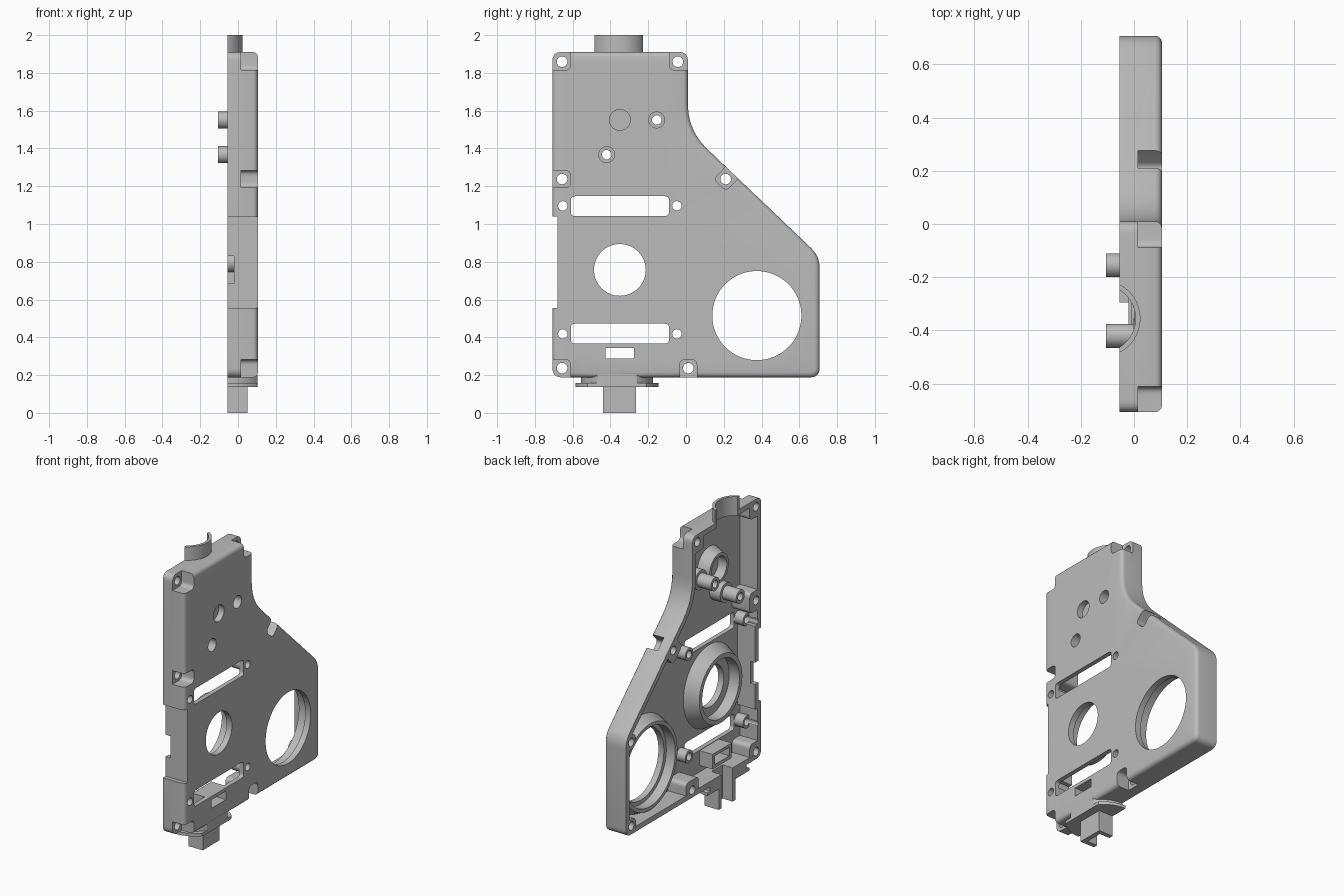
import bpy, bmesh, math
from mathutils import Vector, Matrix

old = bpy.data.objects.get("Cube")
if old:
    bpy.data.objects.remove(old, do_unlink=True)

OPEN, FACE, FLOOR = -0.055, 0.105, 0.075   # rim, outer face, inner floor (x)
SHADE = (0.5, 0.5, 0.5, 1)

grey = bpy.data.materials.new("cast grey")
grey.use_nodes = True
grey.diffuse_color = SHADE
grey.node_tree.nodes["Principled BSDF"].inputs["Base Color"].default_value = SHADE


def to_object(name, bm):
    bmesh.ops.recalc_face_normals(bm, faces=bm.faces)
    mesh = bpy.data.meshes.new(name)
    bm.to_mesh(mesh)
    bm.free()
    mesh.materials.append(grey)
    obj = bpy.data.objects.new(name, mesh)
    bpy.context.collection.objects.link(obj)
    return obj


def rounded(corners, setbacks, steps=6):
    """Outline with every corner replaced by a curve starting at its setback."""
    out = []
    for i, (p, t) in enumerate(zip(corners, setbacks)):
        a = p + (corners[i - 1] - p).normalized() * t
        b = p + (corners[(i + 1) % len(corners)] - p).normalized() * t
        for k in range(steps + 1):
            s = k / steps
            out.append(a * (1 - s) ** 2 + p * 2 * s * (1 - s) + b * s * s)
    return out


def inset(pts, d):
    """Move a counter-clockwise outline inwards by d."""
    out = []
    for i, p in enumerate(pts):
        e1 = (p - pts[i - 1]).normalized()
        e2 = (pts[(i + 1) % len(pts)] - p).normalized()
        n1, n2 = Vector((-e1.y, e1.x)), Vector((-e2.y, e2.x))
        out.append(p + (n1 + n2) * d / (1 + n1.dot(n2)))
    return out


def loft(name, pts, layers, axis="x"):
    """Stack insets of an outline at the given (level, inset) layers."""
    bm = bmesh.new()
    rings = []
    for level, d in layers:
        ring = inset(pts, d) if d else pts
        rings.append([bm.verts.new((level, *p) if axis == "x" else (*p, level)) for p in ring])
    n = len(pts)
    for lo, hi in zip(rings, rings[1:]):
        for i in range(n):
            bm.faces.new((lo[i], lo[(i + 1) % n], hi[(i + 1) % n], hi[i]))
    bm.faces.new(rings[0])
    bm.faces.new(rings[-1])
    return to_object(name, bm)


def cone(name, y, z, r_low, r_high, x0, x1, sides=40):
    """Round solid along x, r_low at x0 and r_high at x1."""
    bm = bmesh.new()
    turn = Matrix.Translation(((x0 + x1) / 2, y, z)) @ Matrix.Rotation(math.pi / 2, 4, "Y")
    bmesh.ops.create_cone(bm, cap_ends=True, segments=sides, radius1=r_low,
                          radius2=r_high, depth=x1 - x0, matrix=turn)
    return to_object(name, bm)


def rect(y0, y1, z0, z1, x0, x1, r=0.0, turn=0.0, pivot=(0, 0)):
    pts = [Vector(c) for c in ((y0, z0), (y1, z0), (y1, z1), (y0, z1))]
    if r:
        pts = rounded(pts, [r] * 4)
    rot, c = Matrix.Rotation(turn, 2), Vector(pivot)
    return loft("block", [rot @ (p - c) + c for p in pts], [(x0, 0), (x1, 0)])


def combine(target, tool, operation="DIFFERENCE"):
    mod = target.modifiers.new("cut", "BOOLEAN")
    mod.object, mod.operation, mod.solver = tool, operation, "EXACT"
    bpy.context.view_layer.objects.active = target
    bpy.ops.object.modifier_apply(modifier=mod.name)
    bpy.data.objects.remove(tool, do_unlink=True)


def arc(cx, cy, r, half_angle, steps=32):
    return [Vector((cx + r * math.cos(a), cy + r * math.sin(a)))
            for a in (half_angle * (2 * k / steps - 1) for k in range(steps + 1))]


# Outer shell with a rounded outer edge, hollowed from the open side
corners = [Vector(c) for c in ((-0.707, 0.188), (0.707, 0.188), (0.707, 0.83),
                               (0.01, 1.495), (0.01, 1.91), (-0.707, 1.91))]
outline = rounded(corners, (0.05, 0.05, 0.06, 0.14, 0.045, 0.045))
body = loft("housing", outline, [(OPEN, 0), (0.08, 0), (0.092, 0.003),
                                 (0.102, 0.013), (FACE, 0.025)])
inner = rounded(inset(corners, 0.035), (0.025, 0.025, 0.04, 0.155, 0.025, 0.025))
combine(body, loft("cavity", inner, [(-0.3, 0), (FLOOR, 0)]))

# Screw points: y, z, then how far the pocket runs out on each side, and its turn
r = 0.045
screws = [(-0.656, 1.859, -0.2, r, -r, 0.2, 0), (-0.043, 1.859, -r, 0.2, -r, 0.2, 0),
          (-0.656, 1.238, -0.2, r, -r, r, 0), (0.21, 1.238, -r, 0.2, -r, r, 0.81),
          (-0.656, 0.237, -0.2, r, -0.2, r, 0), (0.012, 0.237, -r, r, -0.2, r, 0)]
blind = [(0.65, 0.243), (0.65, 0.797)]
posts = [(-0.155, 1.551), (-0.42, 1.367)]
pins = [(y, z) for y in (-0.652, -0.048) for z in (0.418, 1.096)]


def pocket(s, grow, x0, x1):
    y, z, a, b, c, d, turn = s
    return rect(y + a - grow, y + b + grow, z + c - grow, z + d + grow,
                x0, x1, 0.03, turn, (y, z))


# Bosses around the screw pockets, trimmed to the shell
bosses = [pocket(s, 0.022, OPEN + 0.0005, 0.078) for s in screws]
bosses.append(rect(-0.8, -0.645, 0.52, 1.07, OPEN + 0.0005, 0.078))
for boss in bosses:
    combine(boss, loft("trim", inset(corners, 0.017), [(-0.2, 0), (0.2, 0)]), "INTERSECT")

# Other raised parts inside: bosses, pins, bearing seats, window box, tall posts
bosses += [cone("boss", y, z, 0.05, 0.05, OPEN + 0.0005, 0.078) for y, z in blind]
bosses += [cone("boss", y, z, 0.065, 0.065, -0.002, 0.079) for y, z in posts]
bosses += [cone("post", y, z, 0.045, 0.045, -0.105, 0.085) for y, z in posts]
bosses += [cone("pin", y, z, 0.042, 0.042, 0.01, 0.081, 24) for y, z in pins]
bosses += [cone("seat", -0.35, 0.757, 0.225, 0.275, -0.01, 0.083, 64),
           cone("seat", 0.375, 0.515, 0.285, 0.322, 0.0, 0.084, 64),
           cone("seat", -0.35, 1.551, 0.1, 0.13, 0.002, 0.082),
           rect(-0.45, -0.25, 0.265, 0.364, -0.02, 0.086)]

# Top half collar, lower flange and spout
bosses.append(loft("collar", arc(-0.12, -0.355, 0.144, 1.1), [(1.89, 0), (2.0, 0)], "z"))
for radius, z0, z1 in ((0.19, 0.15, 0.205), (0.22, 0.138, 0.158)):
    disc = [Vector((min(p.x, FACE - 0.001), p.y)) for p in arc(OPEN, -0.365, radius, math.pi / 2)]
    bosses.append(loft("flange", disc, [(z0, 0), (z1, 0)], "z"))
bosses.append(rect(-0.44, -0.265, 0, 0.21, OPEN, 0.05))
for part in bosses:
    combine(body, part, "UNION")

# Pockets, screw holes and bearing bores
cuts = [pocket(s, 0, 0.015, 0.3) for s in screws]
cuts += [cone("hole", s[0], s[1], 0.028, 0.028, -0.3, 0.3, 24) for s in screws]
cuts += [cone("hole", y, z, 0.028, 0.028, -0.3, 0.04, 24) for y, z in blind]
cuts += [cone("hole", y, z, 0.025, 0.025, -0.3, 0.3, 24) for y, z in posts + pins]
cuts += [cone("sink", y, z, 0.042, 0.042, 0.03, 0.3, 32) for y, z in posts]
for y, z, hole, bore in ((-0.35, 0.757, 0.137, 0.195), (0.375, 0.515, 0.236, 0.262),
                         (-0.35, 1.551, 0.055, 0.08)):
    cuts += [cone("hole", y, z, hole, hole, -0.3, 0.3, 64),
             cone("bore", y, z, bore, bore, -0.3, 0.065, 64)]

# Slots, window, side recess, notch, spout channel and collar bore
cuts += [rect(-0.61, -0.09, z, z + 0.105, -0.3, 0.3, 0.022) for z in (0.367, 1.042)]
cuts += [rect(-0.425, -0.275, 0.288, 0.344, -0.3, 0.3),
         rect(-0.9, -0.68, 0.555, 1.04, -0.3, 0.3),
         rect(-0.9, -0.6, 0.685, 0.83, -0.3, -0.02),
         rect(-0.41, -0.295, -0.2, 0.25, -0.3, 0.02),
         loft("bore", arc(-0.12, -0.355, 0.126, math.pi * 0.97), [(1.8, 0), (2.2, 0)], "z")]
for tool in cuts:
    combine(body, tool)

bpy.ops.object.select_all(action="DESELECT")
body.select_set(True)
bpy.context.view_layer.objects.active = body
bpy.ops.object.shade_smooth_by_angle(angle=math.radians(32))
